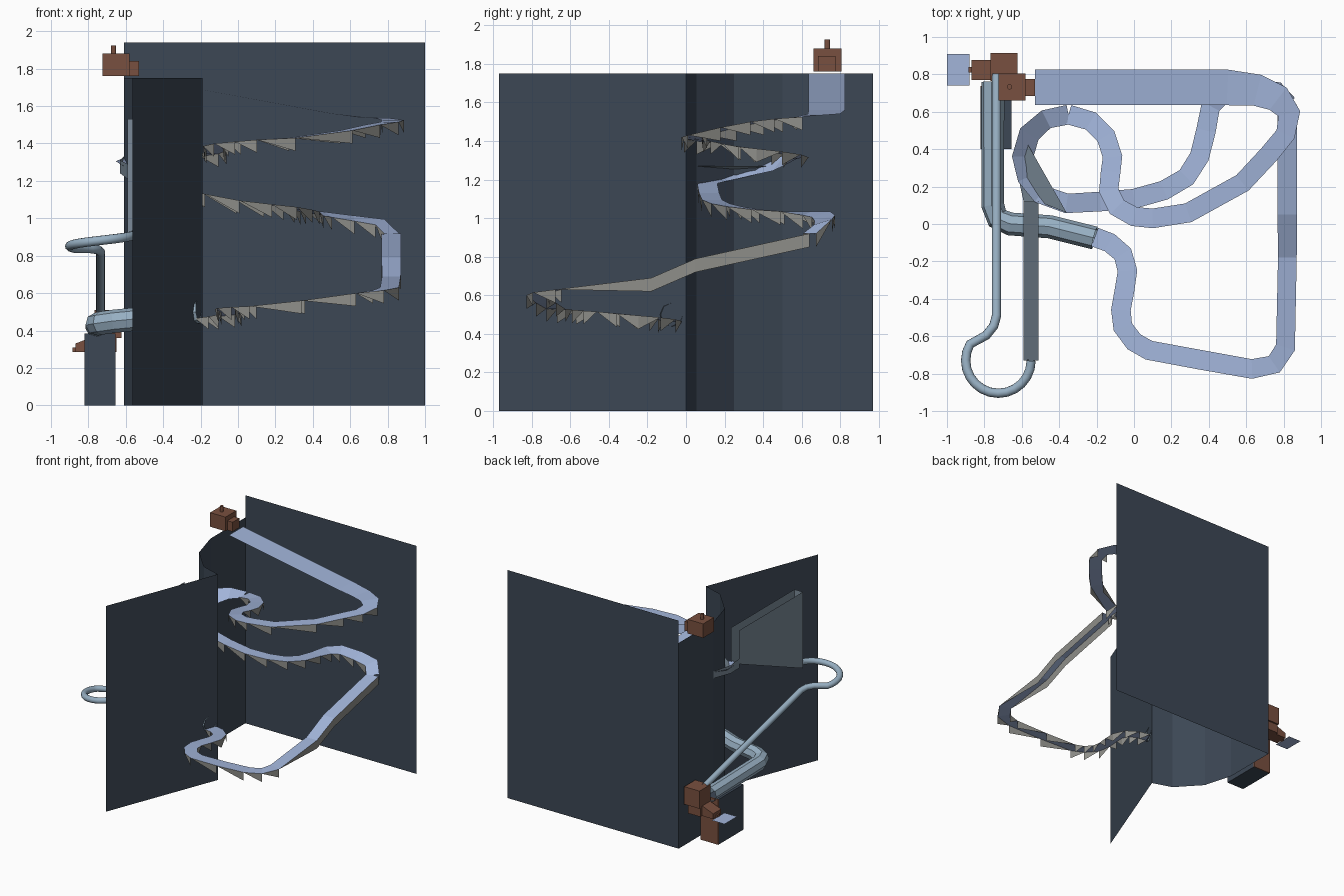
import bpy, math
from mathutils import Vector as V

if "Cube" in bpy.data.objects:
    bpy.data.objects.remove(bpy.data.objects["Cube"])


def mat(name, r, g, b):
    m = bpy.data.materials.new(name)
    m.diffuse_color = (r, g, b, 1)
    m.use_nodes = True
    m.node_tree.nodes["Principled BSDF"].inputs["Base Color"].default_value = m.diffuse_color
    return m


WALL = mat("dark slate", .045, .063, .09)
TRACK = mat("light blue", .36, .46, .70)
TUBE = mat("pale steel blue", .31, .43, .54)
BIN = mat("slate glass", .20, .26, .32)
FIN = mat("warm grey", .27, .27, .25)
BROWN = mat("brown", .19, .08, .05)


def mesh(name, verts, faces, m):
    me = bpy.data.meshes.new(name)
    me.from_pydata([tuple(v) for v in verts], [], faces)
    me.materials.append(m)
    ob = bpy.data.objects.new(name, me)
    bpy.context.collection.objects.link(ob)
    return ob


def box(name, x0, x1, y0, y1, z0, z1, m):
    v = [(x, y, z) for x in (x0, x1) for y in (y0, y1) for z in (z0, z1)]
    f = [(0, 1, 3, 2), (4, 6, 7, 5), (0, 4, 5, 1), (2, 3, 7, 6), (0, 2, 6, 4), (1, 5, 7, 3)]
    return mesh(name, v, f, m)


def sheet_wall(name, pts, h):
    v = [(x, y, z) for x, y in pts for z in (0, h)]
    f = [(2 * i, 2 * i + 2, 2 * i + 3, 2 * i + 1) for i in range(len(pts) - 1)]
    return mesh(name, v, f, WALL)


def ribbon(name, pts, fins_from, solid=()):
    """Flat track through (x, y, z, width, bank), with hanging grey fins on both edges."""
    edges = []
    for i, (x, y, z, w, bank) in enumerate(pts):
        a, b = pts[max(i - 1, 0)], pts[min(i + 1, len(pts) - 1)]
        p = V((x, y))
        d0 = p - V(a[:2])
        d1 = V(b[:2]) - p
        t = (d0.normalized() + d1.normalized()).normalized()
        n = V((-t.y, t.x, 0)) * w / 2
        c = V((x, y, z))
        up = V((0, 0, bank / 2))
        edges.append((c + n - up, c - n + up))
    v = [e for pair in edges for e in pair]
    f = [(2 * i, 2 * i + 1, 2 * i + 3, 2 * i + 2) for i in range(len(pts) - 1)]
    mesh(name, v, f, TRACK)
    fv, ff = [], []
    for i in range(fins_from, len(pts) - 1):
        for s in (0, 1):
            a, b = edges[i][s], edges[i + 1][s]
            if a.x > b.x:
                a, b = b, a
            k = len(fv)
            drop = V((0, 0, -.07))
            if i in solid:
                fv += [a, b, b + drop, a + drop]
                ff.append((k, k + 1, k + 2, k + 3))
            else:
                fv += [a, b, b + drop]
                ff.append((k, k + 1, k + 2))
    mesh(name + "_supports", fv, ff, FIN)


def tube(name, pts, r, res, smooth):
    cu = bpy.data.curves.new(name, 'CURVE')
    cu.dimensions = '3D'
    cu.bevel_depth, cu.bevel_resolution = r, res
    sp = cu.splines.new('POLY')
    sp.points.add(len(pts) - 1)
    for q, p in zip(sp.points, pts):
        q.co = (*p, 1)
    cu.materials.append(TUBE)
    ob = bpy.data.objects.new(name, cu)
    bpy.context.collection.objects.link(ob)
    bpy.ops.object.select_all(action='DESELECT')
    ob.select_set(True)
    bpy.context.view_layer.objects.active = ob
    bpy.ops.object.convert(target='MESH')
    ob = bpy.context.object
    for p in ob.data.polygons:
        p.use_smooth = smooth
    return ob


# Walls: back panel, slanted front panel and curved corner (single sheets)
sheet_wall("back_wall", [(-.61, .97), (1, .97)], 1.94)
sheet_wall("front_wall", [(-.565, -.97), (-.19, 0)], 1.75)
sheet_wall("curved_wall", [(-.19, 0), (-.36, .055), (-.54, .25), (-.61, .5), (-.61, .97)], 1.75)

# Upper track: wide ramp, sharp bend, then down to the loop
W = .105
upper = [(-.53, .73, 1.75, .19, 0), (.5, .73, 1.56, .19, 0), (.66, .715, 1.54, .17, 0),
         (.77, .67, 1.535, .15, 0), (.83, .59, 1.525, .12, 0), (.81, .48, 1.515, W, 0),
         (.72, .37, 1.50, W, 0), (.58, .22, 1.47, W, 0), (.29, .06, 1.43, W, 0),
         (.1, .03, 1.42, W, 0), (0, .04, 1.41, W, 0), (-.09, .09, 1.40, W, 0),
         (-.135, .18, 1.385, W, 0), (-.125, .28, 1.37, W, 0), (-.115, .36, 1.36, W, 0),
         (-.15, .47, 1.345, W, 0), (-.23, .55, 1.33, W, 0), (-.35, .585, 1.31, W, .01)]
ribbon("upper_track", upper, 4)

# Middle track: banked side of the loop, leading to the right-hand corner
middle = [(-.35, .585, 1.31, W, .01), (-.47, .56, 1.30, W, .05), (-.56, .48, 1.285, .115, .08),
          (-.595, .36, 1.265, .115, .08), (-.57, .25, 1.245, .11, .08), (-.5, .16, 1.22, W, .06),
          (-.36, .11, 1.18, W, 0), (-.18, .12, 1.13, W, 0), (0, .135, 1.095, W, 0),
          (.16, .18, 1.075, W, 0), (.28, .25, 1.06, W, 0), (.35, .36, 1.045, W, 0),
          (.385, .5, 1.035, W, 0), (.41, .63, 1.025, W, -.02), (.48, .7, 1.02, W, -.03),
          (.62, .72, 1.0, W, -.03), (.76, .71, .98, W, -.03), (.82, .64, .92, W, 0)]
ribbon("middle_track", middle, 6)

# Lower track: long descent and S-bend into the covered chute
lower = [(.82, .64, .92, W, 0), (.82, .05, .79, W, 0), (.82, -.18, .69, .1, 0),
         (.81, -.66, .63, W, 0), (.75, -.75, .615, W, 0), (.63, -.775, .60, W, 0),
         (.35, -.725, .56, W, 0), (.08, -.675, .53, W, 0), (0, -.63, .525, W, 0),
         (-.06, -.55, .52, W, 0), (-.07, -.46, .515, W, 0), (-.05, -.35, .505, W, 0),
         (-.035, -.25, .495, W, 0), (-.06, -.16, .485, W, 0), (-.13, -.1, .475, W, 0),
         (-.21, -.07, .465, W, 0)]
ribbon("lower_track", lower, 0, solid=(0, 1))

# Octagonal covered chute
tube("octagon_chute", [(-.21, -.075, .5), (-.45, -.015, .47), (-.66, 0, .45), (-.73, .03, .44),
                       (-.755, .1, .435), (-.755, .76, .42)], .062, 2, False)

# Thin round return pipe with a wide loop
pipe = [(-.735, .8, .5), (-.735, -.49, .82), (-.75, -.545, .832), (-.79, -.595, .838)]
for i in range(15):
    a = math.radians(150 + i * 210 / 14)
    pipe.append((-.725 + .175 * math.cos(a), -.73 + .175 * math.sin(a), .84 + .075 * i / 14))
tube("return_pipe", pipe, .025, 4, True)

# Tall open catch bin with a sloping floor
x0, x1, y0, y1 = -.59, -.51, -.73, .12
mesh("catch_bin",
     [(x0, y0, .88), (x1, y0, .88), (x1, y1, 1.24), (x0, y1, 1.24),
      (x0, y0, 1.53), (x1, y0, 1.53), (x1, y1, 1.53), (x0, y1, 1.53)],
     [(0, 1, 2, 3), (0, 1, 5, 4), (1, 2, 6, 5), (3, 0, 4, 7)], BIN)
# Funnel sheet between the curved wall and the bin
mesh("catch_funnel",
     [(-.61, .5, 1.27), (-.36, .06, 1.27), (x1, y1, 1.21), (x0, y1, 1.21), (-.63, .3, 1.24),
      (-.61, .5, 1.33), (-.63, .3, 1.31), (x0, y1, 1.29)],
     [(0, 1, 2, 3, 4), (0, 4, 6, 5), (4, 3, 7, 6)], BIN)

# Start hopper: box, outlet and knob
box("start_box", -.725, -.58, .66, .805, 1.76, 1.88, BROWN)
box("start_outlet", -.58, -.53, .685, .775, 1.76, 1.84, BROWN)
bpy.ops.mesh.primitive_cylinder_add(vertices=12, radius=.014, depth=.05, location=(-.665, .733, 1.9))
bpy.context.object.name = "start_knob"
bpy.context.object.data.materials.append(BROWN)

# End station: pedestal with brown back, collector box, spout and landing plate
box("pedestal", -.82, -.655, .40, .73, 0, .385, WALL)
box("pedestal_back", -.82, -.655, .73, .738, 0, .385, BROWN)
box("collector_box", -.767, -.623, .765, .914, .36, .51, BROWN)
box("collector_base", -.767, -.65, .765, .90, .285, .36, BROWN)
mesh("collector_spout",
     [(x, y, z) for x, zt in ((-.87, .33), (-.767, .37)) for y in (.77, .877) for z in (.285, zt)],
     [(0, 1, 3, 2), (4, 6, 7, 5), (0, 4, 5, 1), (2, 3, 7, 6), (0, 2, 6, 4), (1, 5, 7, 3)], BROWN)
box("spout_tip", -.885, -.87, .81, .84, .285, .31, BROWN)
mesh("landing_plate", [(-1, .74, .29), (-.88, .74, .29), (-.88, .91, .29), (-1, .91, .29)],
     [(0, 1, 2, 3)], TRACK)
